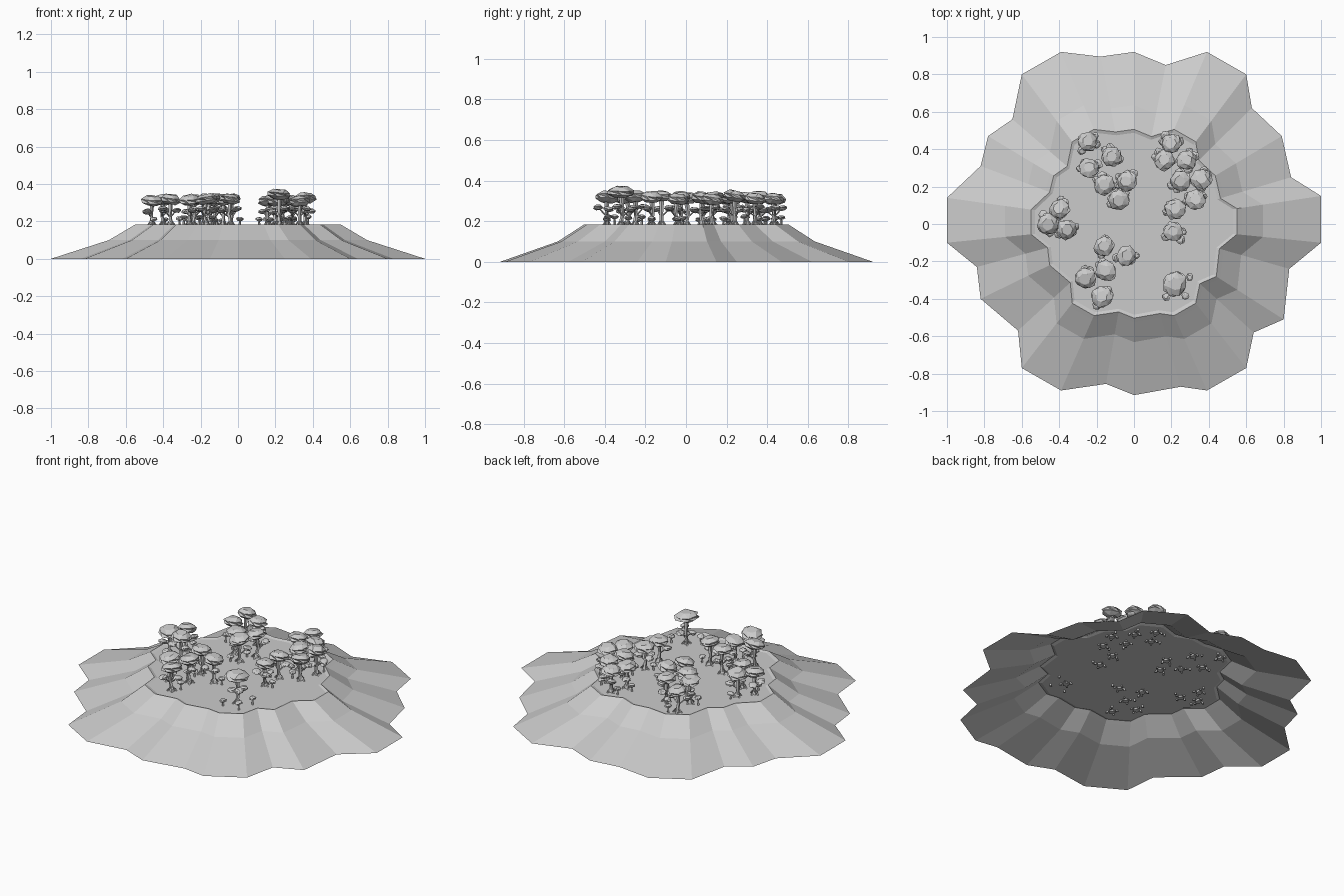
import bpy
import bmesh
import math
import random
from mathutils import Vector, Euler

random.seed(4)
if "Cube" in bpy.data.objects:
    bpy.data.objects.remove(bpy.data.objects["Cube"])

stone = bpy.data.materials.new("plain grey")
stone.diffuse_color = (0.6, 0.6, 0.6, 1)
stone.use_nodes = True
shader = stone.node_tree.nodes["Principled BSDF"]
shader.inputs["Base Color"].default_value = stone.diffuse_color
shader.inputs["Roughness"].default_value = 0.9


def finish(bm, name, fix_normals=True):
    """Turn a bmesh into a flat-shaded object with the shared material."""
    if fix_normals:
        bmesh.ops.recalc_face_normals(bm, faces=bm.faces)
    mesh = bpy.data.meshes.new(name)
    bm.to_mesh(mesh)
    bm.free()
    mesh.materials.append(stone)
    obj = bpy.data.objects.new(name, mesh)
    bpy.context.collection.objects.link(obj)
    return obj


def bridge(bm, lower, upper):
    """Join two vertex loops of equal length with quads."""
    count = len(lower)
    for i in range(count):
        j = (i + 1) % count
        bm.faces.new((lower[i], lower[j], upper[j], upper[i]))


def limb(bm, points, radii, sides=5):
    """Tapered tube through the given points, with horizontal sections."""
    loops = []
    for point, radius in zip(points, radii):
        loops.append([
            bm.verts.new(point + Vector((math.cos(a), math.sin(a), 0)) * radius)
            for a in (math.tau * k / sides for k in range(sides))
        ])
    for lower, upper in zip(loops, loops[1:]):
        bridge(bm, lower, upper)
    bm.faces.new(loops[0][::-1])
    bm.faces.new(loops[-1])


def crown(bm, centre, radius, height, sides=7):
    """Faceted, flattened, slightly tilted leaf clump."""
    tilt = Euler((random.uniform(-0.2, 0.2), random.uniform(-0.2, 0.2),
                  random.uniform(0, math.tau)))
    profile = [(0.5, -0.5), (0.95, -0.2), (0.92, 0.15), (0.5, 0.5)]
    loops = []
    for k, (spread, level) in enumerate(profile):
        loop = []
        for i in range(sides):
            angle = math.tau * (i + 0.5 * (k % 2)) / sides
            r = radius * spread * random.uniform(0.9, 1.1)
            offset = Vector((math.cos(angle) * r, math.sin(angle) * r,
                             height * level * random.uniform(0.85, 1.1)))
            offset.rotate(tilt)
            loop.append(bm.verts.new(centre + offset))
        loops.append(loop)
    for lower, upper in zip(loops, loops[1:]):
        for i in range(sides):
            j = (i + 1) % sides
            bm.faces.new((lower[i], lower[j], upper[i]))
            bm.faces.new((lower[j], upper[j], upper[i]))
    bm.faces.new(loops[0][::-1])
    bm.faces.new(loops[-1])


# Hollow hill: a scalloped outline stepped up to a shallow plateau
outline = [
    (0, -.915), (.25, -.87), (.39, -.89), (.6, -.77), (.64, -.58),
    (.8, -.51), (.83, -.24), (1, -.1), (1, .15), (.84, .25),
    (.79, .47), (.63, .62), (.6, .8), (.39, .92), (.17, .85),
    (0, .92), (-.18, .895), (-.39, .92), (-.6, .8), (-.65, .56),
    (-.78, .47), (-.82, .31), (-1, .14), (-1, -.1), (-.84, -.23),
    (-.82, -.4), (-.62, -.57), (-.6, -.77), (-.39, -.89), (-.15, -.855),
]
steps = [(1, 0), (.69, .1), (.575, .168), (.55, .183), (.53, .177)]
hill = bmesh.new()
rings = [[hill.verts.new((x * s, y * s, z)) for x, y in outline]
         for s, z in steps]
for lower, upper in zip(rings, rings[1:]):
    bridge(hill, lower, upper)
hill.faces.new(rings[-1])
finish(hill, "hill", fix_normals=False)

# Groves of trees, listed by position on the plateau
groves = {
    "back_right_grove": [(-.25, .44), (-.12, .36), (-.24, .3), (-.16, .21),
                         (-.04, .23), (-.08, .13)],
    "back_left_grove": [(.2, .43), (.28, .34), (.16, .34), (.25, .23),
                        (.36, .24), (.33, .13), (.22, .08), (.21, -.04)],
    "right_grove": [(-.4, .08), (-.46, 0), (-.36, -.03)],
    "front_right_grove": [(-.16, -.12), (-.04, -.17), (-.15, -.25),
                          (-.26, -.29), (-.17, -.39)],
    "lone_tree": [(.22, -.32)],
}
ground = 0.177

for grove, spots in groves.items():
    wood, leaves = bmesh.new(), bmesh.new()
    for x, y in spots:
        lone = grove == "lone_tree"
        top = 0.345 if lone else random.uniform(0.305, 0.325)
        size = 0.07 if lone else random.uniform(0.056, 0.063)
        base = Vector((x, y, ground - 0.012))
        bend = Vector((x + random.uniform(-.012, .012),
                       y + random.uniform(-.012, .012), 0.235))
        head = Vector((x, y, top))

        # Trunk and main crown
        limb(wood, [base, base + Vector((0, 0, 0.025)), bend, head],
             [0.02, 0.011, 0.009, 0.014])
        crown(leaves, head, size, 0.052)

        # Flared roots
        turn = random.uniform(0, math.tau)
        for k in range(4):
            a = turn + math.tau * k / 4
            out = Vector((math.cos(a), math.sin(a), 0))
            limb(wood, [base + out * 0.032, base + out * 0.008
                        + Vector((0, 0, 0.036))], [0.007, 0.004], 4)

        # Side branches carrying smaller crowns under the main one
        for k in range(3 if lone else 2):
            a = turn + 0.6 + math.tau * k / 3
            out = Vector((math.cos(a), math.sin(a), 0))
            tip = bend + out * random.uniform(0.038, 0.05)
            tip.z = random.uniform(0.25, 0.275)
            limb(wood, [bend - Vector((0, 0, 0.012)), tip], [0.006, 0.004], 4)
            crown(leaves, tip, random.uniform(0.024, 0.03), 0.024, 6)

        # Low saplings beside the trunk
        for k in range(3 if lone else 1):
            a = turn + 3.4 + k * 1.3
            foot = base + Vector((math.cos(a), math.sin(a), 0)) * \
                (0.085 if lone else 0.05)
            tip = foot + Vector((0, 0, random.uniform(0.04, 0.06)))
            limb(wood, [foot, tip], [0.008, 0.004], 4)
            crown(leaves, tip, 0.022, 0.02, 6)
    finish(wood, grove + "_trunks")
    finish(leaves, grove + "_crowns")
